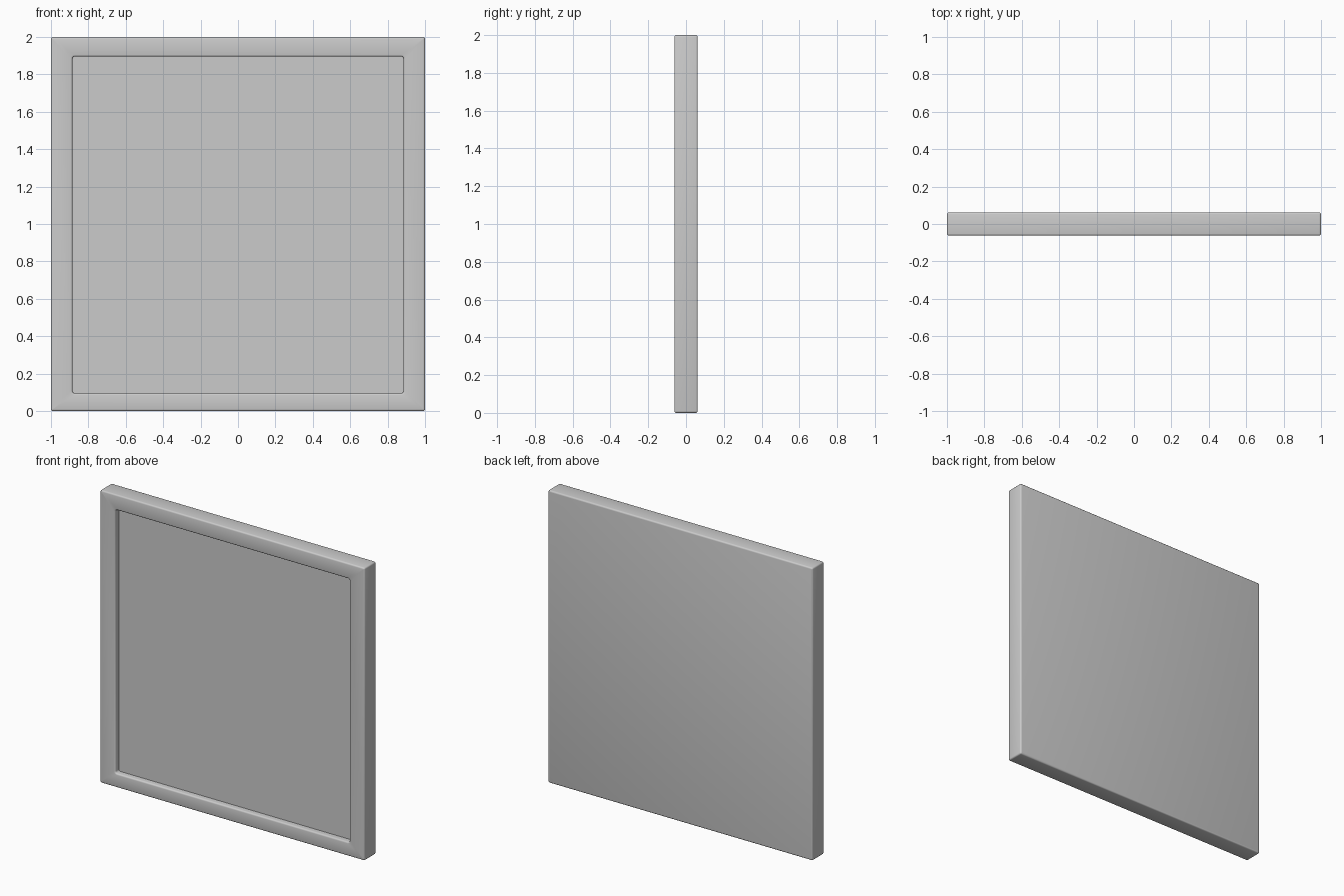
import bpy, bmesh, math

if "Cube" in bpy.data.objects:
    bpy.data.objects.remove(bpy.data.objects["Cube"])

HALF_Y = 0.062      # half thickness
DEPTH = 0.04        # recess depth
B = 0.01            # edge rounding
SEG = 3

bm = bmesh.new()


def ring(x, z0, z1, r, y):
    """Rounded rectangle loop in the xz plane at depth y."""
    corners = ((x - r, z1 - r), (r - x, z1 - r), (r - x, z0 + r), (x - r, z0 + r))
    verts = []
    for i, (cx, cz) in enumerate(corners):
        for k in range(SEG + 1):
            a = math.pi / 2 * (i + k / SEG)
            verts.append(bm.verts.new((cx + r * math.cos(a), y, cz + r * math.sin(a))))
    return verts


def outer(inset, y):
    return ring(1 - inset, inset, 2 - inset, max(B - inset, 0.001), y)


def recess(inset, y):
    return ring(0.895 - inset, 0.085 + inset, 1.905 - inset, 0.022 - inset, y)


steps = [math.pi / 2 * k / SEG for k in range(SEG + 1)]
loops = []
# rounded back edge
for a in steps:
    loops.append(outer(B * (1 - math.sin(a)), HALF_Y - B * (1 - math.cos(a))))
# rounded front edge
for a in steps:
    loops.append(outer(B * (1 - math.cos(a)), -HALF_Y + B * (1 - math.sin(a))))
# rounded lip of the recess
for a in steps:
    loops.append(recess(B * math.sin(a), -HALF_Y + B * (1 - math.cos(a))))
# recess floor edge
loops.append(recess(B, -HALF_Y + DEPTH))

# skin the loops, then close back and recess floor
n = len(loops[0])
for p, q in zip(loops, loops[1:]):
    for i in range(n):
        j = (i + 1) % n
        bm.faces.new((p[i], p[j], q[j], q[i]))
bm.faces.new(loops[0])
bm.faces.new(loops[-1])
bmesh.ops.recalc_face_normals(bm, faces=bm.faces)

mesh = bpy.data.meshes.new("framed_panel")
bm.to_mesh(mesh)
bm.free()
panel = bpy.data.objects.new("framed_panel", mesh)
bpy.context.collection.objects.link(panel)
bpy.context.view_layer.objects.active = panel
panel.select_set(True)
bpy.ops.object.shade_smooth_by_angle(angle=math.radians(35))
